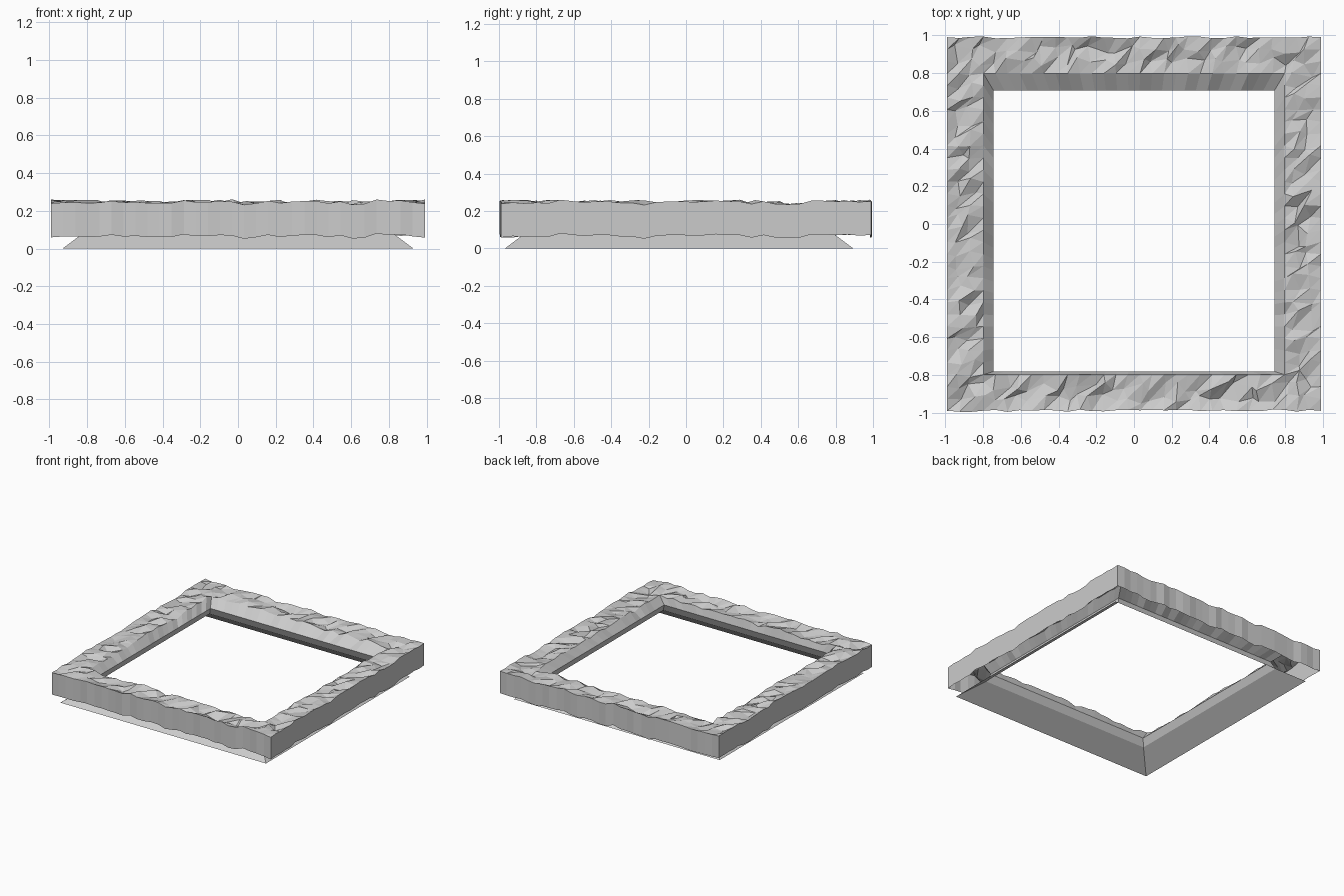
import bpy, bmesh, math, random

if "Cube" in bpy.data.objects:
    bpy.data.objects.remove(bpy.data.objects["Cube"])

random.seed(7)
N, RIM = 31, 3              # grid cells per side, cells across the rocky rim
HALF, INNER = 0.99, 0.745   # outer half size, opening half size
SHIFT = -0.037              # opening sits slightly towards the front
WALL, LIP_Z = 0.18, 0.18


def finish(bm, name):
    me = bpy.data.meshes.new(name)
    bm.normal_update()
    bm.to_mesh(me)
    bm.free()
    ob = bpy.data.objects.new(name, me)
    bpy.context.collection.objects.link(ob)
    return ob


def in_ring(i, j, last):
    return min(i, j) < RIM or max(i, j) > last - RIM


# Rocky rim: jittered square ring of ground
bm = bmesh.new()
step = 2 * HALF / N
grid = {}
for i in range(N + 1):
    for j in range(N + 1):
        d = min(i, j, N - i, N - j)
        if d > RIM:
            continue
        x, y = -HALF + i * step, -HALF + j * step
        wave = 0.006 * math.sin(13 * x + 9 * y) + 0.004 * math.sin(31 * x - 23 * y)
        z = 0.247 + wave + random.uniform(-0.007, 0.007)
        if 0 < d < RIM:
            z = min(0.258, z + random.uniform(-0.035, 0.012))
            x += random.uniform(-0.026, 0.026)
            y += random.uniform(-0.026, 0.026)
        elif d == RIM:
            z -= random.uniform(0, 0.02)
        elif i not in (0, N):
            y += random.uniform(-0.006, 0.006)
        grid[i, j] = bm.verts.new((x, y, z))

for i in range(N):
    for j in range(N):
        if in_ring(i, j, N - 1):
            a, b = grid[i, j], grid[i + 1, j]
            c, e = grid[i + 1, j + 1], grid[i, j + 1]
            bm.faces.new((a, b, c))
            bm.faces.new((a, c, e))


def loop(lo, hi):
    """Grid indices anticlockwise round a square."""
    r = range(lo, hi)
    return ([(k, lo) for k in r] + [(hi, k) for k in r] +
            [(hi + lo - k, hi) for k in r] + [(lo, hi + lo - k) for k in r])


def bridge(bm, upper, lower, flip=False):
    for k in range(len(upper)):
        m = (k + 1) % len(upper)
        f = (upper[k], lower[k], lower[m], upper[m])
        bm.faces.new(f[::-1] if flip else f)


# Outer wall keeps the wavy profile of the rim along its lower edge
outer = [grid[p] for p in loop(0, N)]
base = [bm.verts.new((v.co.x, v.co.y, v.co.z - WALL)) for v in outer]
bridge(bm, outer, base)

# Slope from the rim down to the straight edge of the opening
edge = loop(RIM, N - RIM)
scale = INNER / (HALF - RIM * step)
hole = [bm.verts.new(((-HALF + i * step) * scale,
                      (-HALF + j * step) * scale + SHIFT, LIP_Z)) for i, j in edge]
bridge(bm, [grid[p] for p in edge], hole, True)
finish(bm, "rocky_rim")

# Square lip that turns under the rim and flares out to the ground
bm = bmesh.new()
rings = []
for r, z in ((INNER, LIP_Z), (0.77, 0.12), (0.93, 0.0)):
    rings.append([bm.verts.new((sx * r, sy * r + SHIFT, z))
                  for sx, sy in ((-1, -1), (1, -1), (1, 1), (-1, 1))])
bridge(bm, rings[0], rings[1], True)
bridge(bm, rings[1], rings[2], True)
finish(bm, "flared_skirt")
